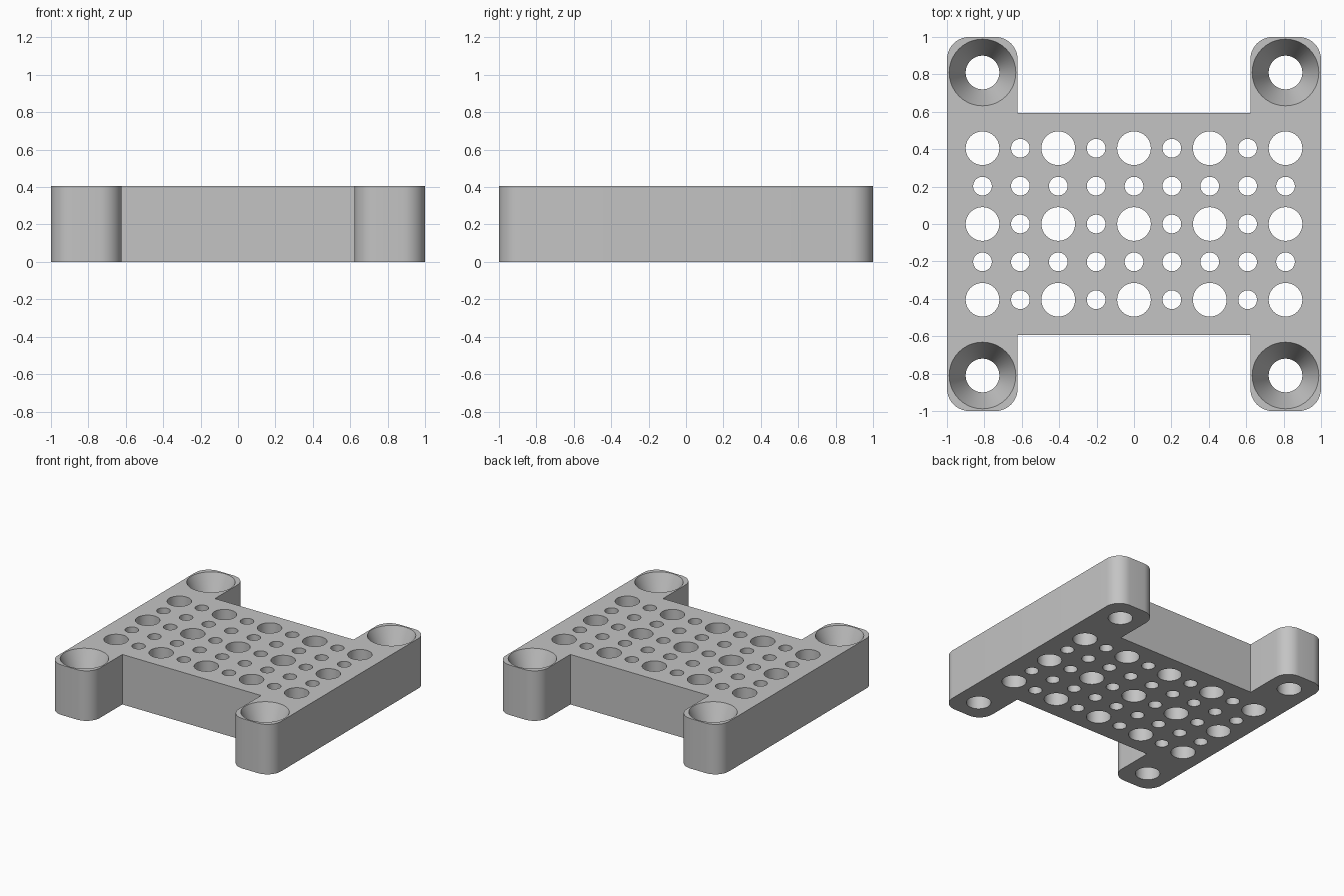
import bpy, bmesh, math
from mathutils import Matrix

old = bpy.data.objects.get("Cube")
if old:
    bpy.data.objects.remove(old, do_unlink=True)

HEIGHT = 0.405
PITCH = 0.2025
ARM_IN, WAIST = 0.622, 0.593
BIG, SMALL, SINK = 0.09, 0.05, 0.178

grey = bpy.data.materials.new("light grey")
grey.use_nodes = True
colour = (0.55, 0.55, 0.55, 1)
grey.diffuse_color = colour
grey.node_tree.nodes["Principled BSDF"].inputs["Base Color"].default_value = colour


def make_object(name, bm):
    bmesh.ops.recalc_face_normals(bm, faces=bm.faces)
    mesh = bpy.data.meshes.new(name)
    bm.to_mesh(mesh)
    bm.free()
    mesh.materials.append(grey)
    obj = bpy.data.objects.new(name, mesh)
    bpy.context.collection.objects.link(obj)
    return obj


def lathe(bm, x, y, profile, sides=48):
    """Closed solid of revolution from (radius, z) pairs."""
    rings = [[bm.verts.new((x + r * math.cos(math.tau * k / sides),
                            y + r * math.sin(math.tau * k / sides), z))
              for k in range(sides)] for r, z in profile]
    for low, high in zip(rings, rings[1:]):
        for k in range(sides):
            n = (k + 1) % sides
            bm.faces.new((low[k], low[n], high[n], high[k]))
    bm.faces.new(rings[0][::-1])
    bm.faces.new(rings[-1])


# H-shaped plate with four arms
quarter = [(1, 1), (ARM_IN, 1), (ARM_IN, WAIST)]
right_half = quarter + [(x, -y) for x, y in reversed(quarter)]
upper = [(-x, y) for x, y in reversed(quarter)]
outline = quarter[:]
outline += upper
outline += [(-x, -y) for x, y in quarter]
outline += [(x, -y) for x, y in reversed(quarter)]

bm = bmesh.new()
base = bm.faces.new([bm.verts.new((x, y, 0)) for x, y in outline])
extruded = bmesh.ops.extrude_face_region(bm, geom=[base])["geom"]
bmesh.ops.translate(bm, vec=(0, 0, HEIGHT),
                    verts=[v for v in extruded if isinstance(v, bmesh.types.BMVert)])
# Round the arm ends
ends = [e for e in bm.edges
        if abs(e.verts[0].co.z - e.verts[1].co.z) > 0.1 and abs(e.verts[0].co.y) > 0.9]
bmesh.ops.bevel(bm, geom=ends, offset=0.12, segments=10, profile=0.5, affect='EDGES')
plate = make_object("mounting_plate", bm)

# Grid of through holes, alternating large and small
bm = bmesh.new()
for i in range(-4, 5):
    for j in range(-2, 3):
        radius = BIG if i % 2 == 0 and j % 2 == 0 else SMALL
        lathe(bm, i * PITCH, j * PITCH, [(radius, -0.1), (radius, HEIGHT + 0.1)])

# Countersunk screw holes in the arms
for sx in (-1, 1):
    for sy in (-1, 1):
        lathe(bm, sx * 4 * PITCH, sy * 4 * PITCH,
              [(BIG, -0.1), (BIG, HEIGHT / 2), (SINK, HEIGHT), (SINK, HEIGHT + 0.1)], 64)
cutter = make_object("hole_cutter", bm)
cutter.hide_render = True

cut = plate.modifiers.new("holes", 'BOOLEAN')
cut.operation = 'DIFFERENCE'
cut.solver = 'EXACT'
cut.object = cutter

bpy.ops.object.select_all(action='DESELECT')
plate.select_set(True)
bpy.context.view_layer.objects.active = plate
bpy.ops.object.modifier_apply(modifier=cut.name)
bpy.data.objects.remove(cutter, do_unlink=True)
bpy.ops.object.shade_smooth_by_angle(angle=math.radians(20))
